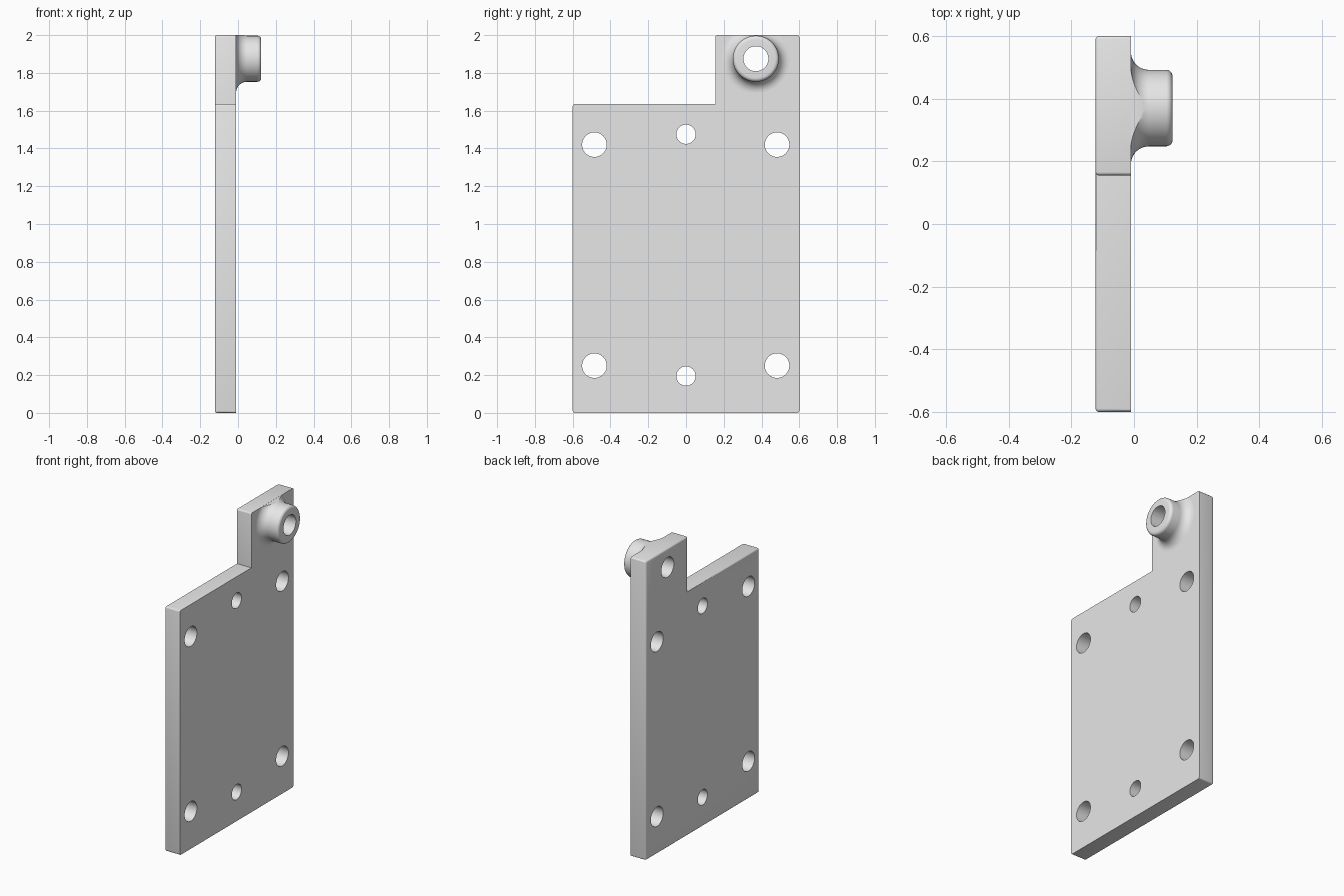
import bpy
import bmesh
from math import sin, cos, pi
from mathutils import Matrix, Vector

old = bpy.data.objects.get("Cube")
if old:
    bpy.data.objects.remove(old, do_unlink=True)

BACK, FACE, TIP = -0.123, -0.01, 0.123
BOSS_Y, BOSS_Z, BOSS_R = 0.37, 1.875, 0.122

grey = bpy.data.materials.new("plain grey")
grey.use_nodes = True
grey.diffuse_color = (0.8, 0.8, 0.8, 1)
grey.node_tree.nodes["Principled BSDF"].inputs["Base Color"].default_value = (0.8, 0.8, 0.8, 1)


def make_object(name, bm):
    bmesh.ops.recalc_face_normals(bm, faces=bm.faces)
    mesh = bpy.data.meshes.new(name)
    bm.to_mesh(mesh)
    bm.free()
    mesh.materials.append(grey)
    obj = bpy.data.objects.new(name, mesh)
    bpy.context.collection.objects.link(obj)
    return obj


def combine(target, other, operation):
    mod = target.modifiers.new(operation.lower(), "BOOLEAN")
    mod.operation = operation
    mod.solver = "EXACT"
    mod.object = other
    bpy.context.view_layer.objects.active = target
    bpy.ops.object.modifier_apply(modifier=mod.name)
    bpy.data.objects.remove(other, do_unlink=True)


def arc(cx, cr, radius, start, end, steps):
    """Points (x, r) along an arc of the boss profile."""
    angles = [start + (end - start) * i / steps for i in range(steps + 1)]
    return [(cx + radius * cos(a), cr + radius * sin(a)) for a in angles]


# Plate: L-shaped outline with a tongue, extruded through its thickness
bm = bmesh.new()
outline = [(-0.6, 0), (0.6, 0), (0.6, 2), (0.155, 2), (0.155, 1.635), (-0.6, 1.635)]
base = bm.faces.new([bm.verts.new((BACK, y, z)) for y, z in outline])
grown = bmesh.ops.extrude_face_region(bm, geom=[base])
moved = [g for g in grown["geom"] if isinstance(g, bmesh.types.BMVert)]
bmesh.ops.translate(bm, verts=moved, vec=(FACE - BACK, 0, 0))
bmesh.ops.recalc_face_normals(bm, faces=bm.faces)

# Soft back rim and outer corners; the inner corner and front rim stay crisp
soft = []
for e in bm.edges:
    a, b = (v.co for v in e.verts)
    along_x = abs(a.x - b.x) > 0.01
    inner = abs(a.y - 0.155) < 0.01 and abs(a.z - 1.635) < 0.01
    if (along_x and not inner) or (not along_x and a.x < BACK + 0.01):
        soft.append(e)
bmesh.ops.bevel(bm, geom=soft, offset=0.011, segments=3, profile=0.5, affect="EDGES")
plate = make_object("mounting_plate", bm)

# Boss: lathed profile with a flared foot and a rounded rim
FLARE, RIM = 0.058, 0.02
profile = [(-0.05, 0), (-0.05, BOSS_R + FLARE)]
profile += arc(FACE + FLARE, BOSS_R + FLARE, FLARE, pi, 1.5 * pi, 10)
profile += arc(TIP - RIM, BOSS_R - RIM, RIM, pi / 2, 0, 6)
profile += [(TIP, 0)]
bm = bmesh.new()
verts = [bm.verts.new((x, 0, r)) for x, r in profile]
edges = [bm.edges.new(pair) for pair in zip(verts, verts[1:])]
bmesh.ops.spin(bm, geom=verts + edges, cent=(0, 0, 0), axis=(1, 0, 0),
               angle=2 * pi, steps=64)
bmesh.ops.remove_doubles(bm, verts=bm.verts, dist=0.0001)
bmesh.ops.translate(bm, verts=bm.verts, vec=(0, BOSS_Y, BOSS_Z))

# Trim the flare level with the top of the tongue
bmesh.ops.bisect_plane(bm, geom=bm.verts[:] + bm.edges[:] + bm.faces[:],
                       plane_co=(0, 0, 1.9995), plane_no=(0, 0, 1), clear_outer=True)
bmesh.ops.holes_fill(bm, edges=[e for e in bm.edges if e.is_boundary], sides=0)
combine(plate, make_object("boss", bm), "UNION")

# Holes: four large at the corners, two small on the centre line, one in the boss
holes = [(y, z, 0.065) for y in (-0.485, 0.482) for z in (0.25, 1.42)]
holes += [(0, 0.195, 0.051), (0, 1.475, 0.051), (BOSS_Y, BOSS_Z, 0.066)]
bm = bmesh.new()
for y, z, radius in holes:
    place = Matrix.Translation(Vector((0, y, z))) @ Matrix.Rotation(pi / 2, 4, "Y")
    bmesh.ops.create_cone(bm, cap_ends=True, segments=48, radius1=radius,
                          radius2=radius, depth=0.6, matrix=place)
cutter = make_object("hole_cutter", bm)
cutter.hide_render = True
combine(plate, cutter, "DIFFERENCE")

# Smooth curved faces, sharp edges kept
bpy.ops.object.select_all(action="DESELECT")
plate.select_set(True)
bpy.context.view_layer.objects.active = plate
bpy.ops.object.shade_smooth_by_angle(angle=pi / 6)
